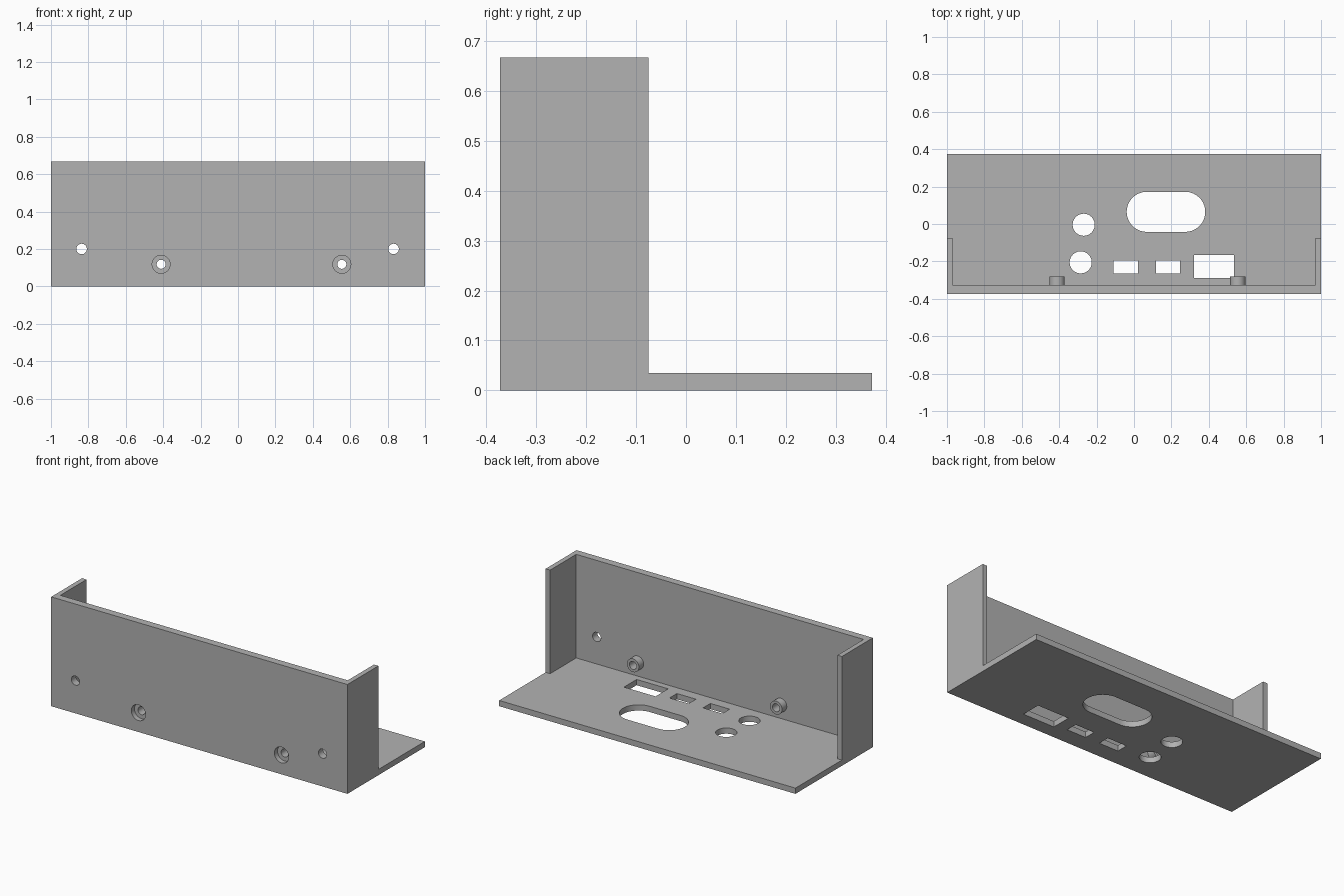
import bpy, math
from mathutils import Matrix

if "Cube" in bpy.data.objects:
    bpy.data.objects.remove(bpy.data.objects["Cube"])

W, D, H = 1.0, 0.373, 0.667                # half width, half depth, height
FLOOR, WALL_BACK, SIDE_END = 0.035, -0.327, -0.075

grey = bpy.data.materials.new("plain grey")
grey.diffuse_color = (0.448, 0.448, 0.448, 1)
grey.use_nodes = True
grey.node_tree.nodes["Principled BSDF"].inputs["Base Color"].default_value = grey.diffuse_color


def prism(name, outline, lo, hi, along="Z"):
    """Extrude an outline along z, or along y with the outline read as (x, z)."""
    n = len(outline)
    pts = [(a, b, h) for h in (lo, hi) for a, b in outline]
    faces = [tuple(reversed(range(n))), tuple(range(n, 2 * n))]
    faces += [(i, (i + 1) % n, n + (i + 1) % n, n + i) for i in range(n)]
    mesh = bpy.data.meshes.new(name)
    if along == "Y":
        pts = [(a, h, b) for a, b, h in pts]
        faces = [tuple(reversed(f)) for f in faces]
    mesh.from_pydata(pts, [], faces)
    mesh.materials.append(grey)
    ob = bpy.data.objects.new(name, mesh)
    bpy.context.collection.objects.link(ob)
    return ob


def rect(x0, x1, y0, y1):
    return [(x0, y0), (x1, y0), (x1, y1), (x0, y1)]


def slot(x, y, r, half=0.0, n=48):
    """Circle, or a rounded slot when its centres are spread apart."""
    out = []
    for i in range(n):
        a = math.tau * (i + 0.5) / n - math.pi / 2
        out.append((x + r * math.cos(a) + (half if math.cos(a) > 0 else -half),
                    y + r * math.sin(a)))
    return out


def combine(body, tool, operation):
    mod = body.modifiers.new(operation.lower(), "BOOLEAN")
    mod.operation, mod.solver, mod.object = operation, "EXACT", tool
    tool.hide_render = True
    bpy.context.view_layer.objects.active = body
    bpy.ops.object.modifier_apply(modifier=mod.name)
    bpy.data.objects.remove(tool)


# Base plate, front wall and two side walls as one U-shaped outline on a floor
panel = prism("bracket_panel", rect(-W, W, -D, D), 0, FLOOR)
walls = prism("walls", [(-W, -D), (W, -D), (W, SIDE_END), (0.97, SIDE_END),
                        (0.97, WALL_BACK), (-0.97, WALL_BACK),
                        (-0.97, SIDE_END), (-W, SIDE_END)], 0, H)
combine(panel, walls, "UNION")

# Screw bosses behind the wall, with counterbored through holes
for x in (-0.411, 0.555):
    combine(panel, prism("boss", slot(x, 0.118, 0.0405), -0.336, -0.281, "Y"), "UNION")
    combine(panel, prism("counterbore", slot(x, 0.118, 0.048), -0.5, -0.343, "Y"), "DIFFERENCE")
    combine(panel, prism("bore", slot(x, 0.118, 0.024), -0.5, -0.2, "Y"), "DIFFERENCE")

# Plain mounting holes in the wall
for x in (-0.836, 0.832):
    combine(panel, prism("wall_hole", slot(x, 0.2, 0.028), -0.5, -0.2, "Y"), "DIFFERENCE")

# Openings in the base plate
openings = [
    slot(-0.269, -0.004, 0.059), slot(-0.285, -0.205, 0.059),
    slot(0.171, 0.065, 0.107, 0.103),
    rect(-0.109, 0.021, -0.265, -0.194), rect(0.118, 0.247, -0.265, -0.194),
    rect(0.322, 0.535, -0.288, -0.166)]
for outline in openings:
    combine(panel, prism("opening", outline, -0.1, 0.07), "DIFFERENCE")

# Smooth round walls, crisp edges
panel.select_set(True)
bpy.context.view_layer.objects.active = panel
bpy.ops.object.shade_smooth_by_angle(angle=math.radians(30))
